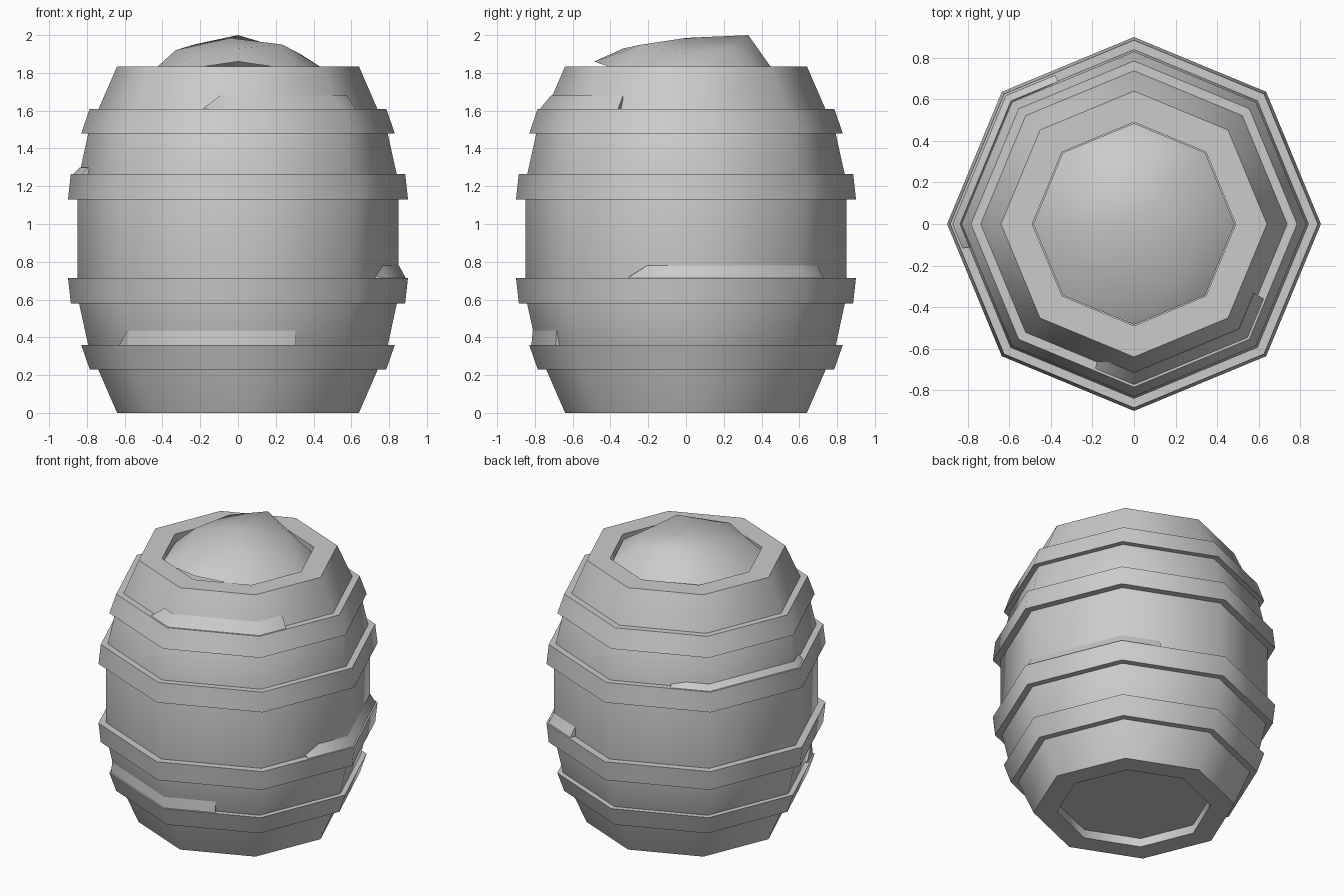
import bpy, bmesh, math

cube = bpy.data.objects.get("Cube")
if cube:
    bpy.data.objects.remove(cube, do_unlink=True)

SIDES = 8
STEP = 360 / SIDES

grey = bpy.data.materials.new("light_grey")
grey.use_nodes = True
colour = (0.6, 0.6, 0.6, 1)
grey.diffuse_color = colour
grey.node_tree.nodes["Principled BSDF"].inputs["Base Color"].default_value = colour


def point(r, deg, z):
    """Point on the octagon whose corners lie at radius r."""
    half = STEP / 2
    flat = r * math.cos(math.radians(half)) / math.cos(math.radians(deg % STEP - half))
    a = math.radians(deg)
    return (flat * math.cos(a), flat * math.sin(a), z)


def finish(bm, name):
    bmesh.ops.remove_doubles(bm, verts=bm.verts, dist=0.0005)
    bmesh.ops.recalc_face_normals(bm, faces=bm.faces)
    mesh = bpy.data.meshes.new(name)
    bm.to_mesh(mesh)
    bm.free()
    mesh.materials.append(grey)
    obj = bpy.data.objects.new(name, mesh)
    bpy.context.collection.objects.link(obj)
    bpy.ops.object.select_all(action="DESELECT")
    obj.select_set(True)
    bpy.context.view_layer.objects.active = obj
    bpy.ops.object.shade_smooth_by_angle(angle=math.radians(50))
    return obj


def skin(bm, rows, closed):
    """Join rows of points with quads; close each row if asked."""
    grid = [[bm.verts.new(p) for p in row] for row in rows]
    for a, b in zip(grid, grid[1:]):
        n = len(a)
        for i in range(n if closed else n - 1):
            j = (i + 1) % n
            bm.faces.new((a[i], a[j], b[j], b[i]))
    return grid


def lathe(name, profile, caps):
    bm = bmesh.new()
    grid = skin(bm, [[point(r, i * STEP, z) for i in range(SIDES)] for r, z in profile], True)
    if caps:
        bm.faces.new(grid[0])
        bm.faces.new(grid[-1])
    return finish(bm, name)


# Barrel body with recessed floor and open rim
lathe("barrel_body", [(0.49, 0.06), (0.49, 0), (0.64, 0), (0.79, 0.345), (0.85, 0.62),
                      (0.85, 1.22), (0.79, 1.49), (0.64, 1.835), (0.49, 1.835), (0.49, 1.75)], True)

# Four hoops, each a tapered ring
HOOPS = {"bottom_hoop": (0.23, 0.785, 0.36, 0.83), "lower_hoop": (0.58, 0.885, 0.715, 0.9),
         "upper_hoop": (1.13, 0.9, 1.265, 0.885), "top_hoop": (1.48, 0.83, 1.61, 0.785)}
for name, (z0, r0, z1, r1) in HOOPS.items():
    inner = min(r0, r1) - 0.08
    lathe(name, [(inner, z0), (r0, z0), (r1, z1), (inner, z1), (inner, z0)], False)


# Loose contents heaped in the open top
bm = bmesh.new()
crest = [1.9, 1.93, 2.0, 1.95, 1.92, 1.9, 1.93, 1.95]
edge = [1.8, 1.79, 1.78, 1.8, 1.78, 1.81, 1.86, 1.81]
rows = [[point(0.485, i * STEP, z) for i, z in enumerate(edge)],
        [point(0.33, i * STEP, z) for i, z in enumerate(crest)]]
grid = skin(bm, rows, True)
peak = bm.verts.new((-0.04, 0, 1.985))
for i in range(SIDES):
    bm.faces.new((grid[1][i], grid[1][(i + 1) % SIDES], peak))
finish(bm, "heaped_contents")


# Small drifts resting on the hoop ledges
def drift(name, hoop, start, end, body_r, top_r, height):
    z, r = HOOPS[hoop][2:]
    corners = [c * STEP for c in range(2 * SIDES) if start < c * STEP < end]
    angles = [start, start + 7] + corners + [end]
    heights = [0.01] + [height] * (len(angles) - 1)
    bm = bmesh.new()
    rows = [[point(body_r - 0.03, a, z) for a in angles],
            [point(r - 0.012, a, z) for a in angles],
            [point(top_r, a, z + h) for a, h in zip(angles, heights)],
            [point(body_r - 0.03, a, z) for a in angles]]
    grid = skin(bm, rows, False)
    for end_index in (0, -1):
        bm.faces.new([row[end_index] for row in grid[:3]])
    finish(bm, name)


drift("front_drift", "bottom_hoop", 216, 294, 0.79, 0.812, 0.075)
drift("left_drift", "lower_hoop", -22, 62, 0.85, 0.852, 0.065)
drift("back_drift", "upper_hoop", 118, 188, 0.84, 0.838, 0.035)
drift("front_left_drift", "top_hoop", 255, 330, 0.74, 0.715, 0.07)
